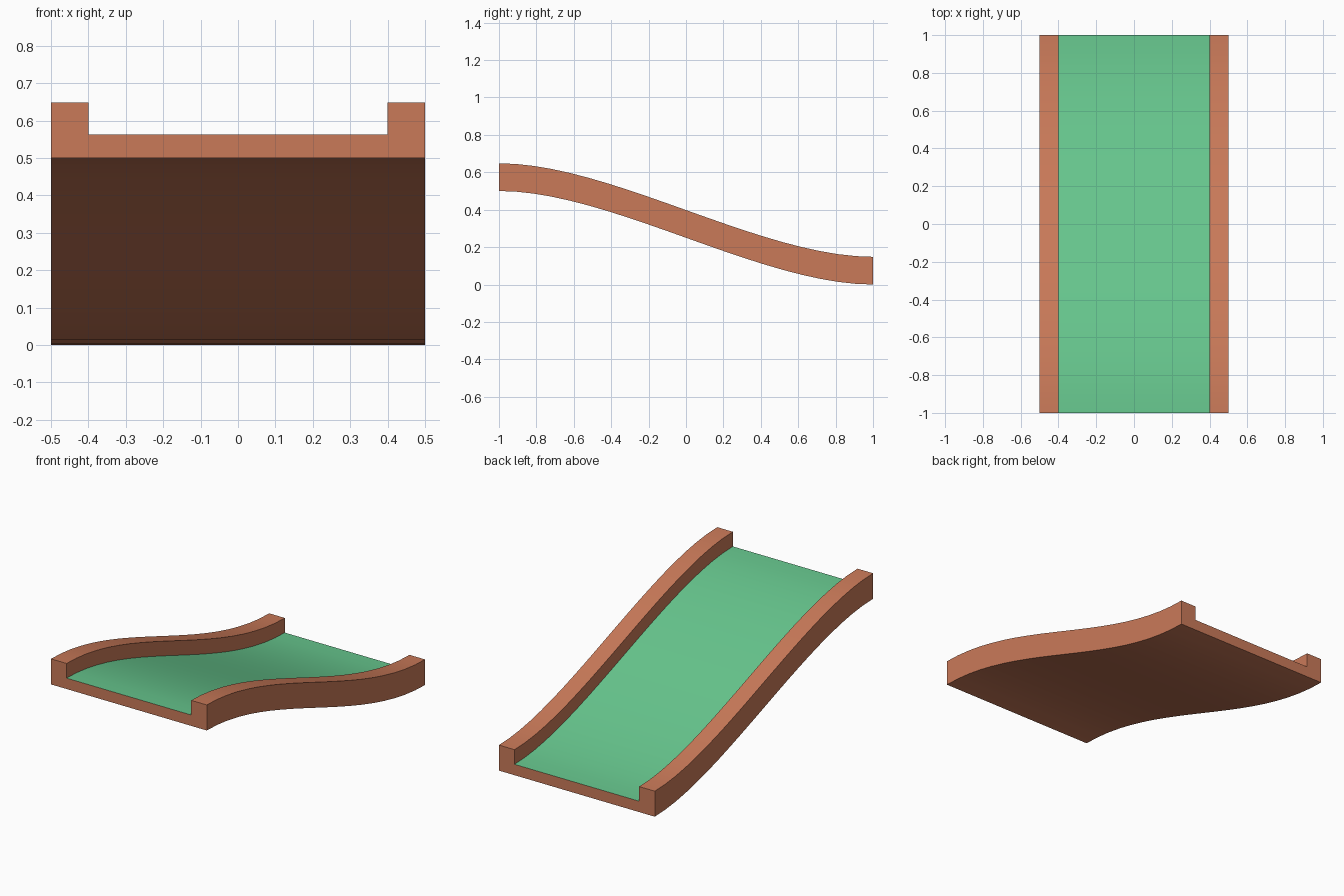
import bpy
import bmesh

if "Cube" in bpy.data.objects:
    bpy.data.objects.remove(bpy.data.objects["Cube"])


def material(name, rgb):
    def lin(c):
        c /= 255
        return c / 12.92 if c <= 0.04045 else ((c + 0.055) / 1.055) ** 2.4
    m = bpy.data.materials.new(name)
    m.diffuse_color = (*[lin(c) for c in rgb], 1)
    m.use_nodes = True
    m.node_tree.nodes["Principled BSDF"].inputs["Base Color"].default_value = m.diffuse_color
    return m


brown = material("brown_wood", (202, 122, 89))
green = material("green_turf", (103, 199, 142))

# Cross-section of the ramp: flat bed with a raised kerb on both sides
FLOOR, KERB = 0.063, 0.148
half = [(0.5, 0.0), (0.5, KERB), (0.4, KERB), (0.4, FLOOR)]
profile = half + [(-x, z) for x, z in reversed(half)]
TURF_EDGE = 3  # profile edge between the kerbs

# Lengthwise S-curve, level at both ends
STEPS, HANDLE, DROP = 20, 0.3, 0.5


def path(t):
    s = 3 * t * t - 2 * t ** 3
    y = 3 * HANDLE * t * (1 - t) ** 2 + 3 * (1 - HANDLE) * t * t * (1 - t) + t ** 3
    return 2 * y - 1, DROP * (1 - s)


bm = bmesh.new()
rings = []
for i in range(STEPS + 1):
    y, base = path(i / STEPS)
    rings.append([bm.verts.new((x, y, base + z)) for x, z in profile])

# Swept sides, with the bed surface in green
n = len(profile)
for a, b in zip(rings, rings[1:]):
    for k in range(n):
        j = (k + 1) % n
        f = bm.faces.new((a[k], a[j], b[j], b[k]))
        f.material_index = 1 if k == TURF_EDGE else 0

# End caps
bm.faces.new(rings[0])
bm.faces.new(rings[-1])
bmesh.ops.recalc_face_normals(bm, faces=bm.faces[:])

mesh = bpy.data.meshes.new("sloped_track")
bm.to_mesh(mesh)
bm.free()
mesh.materials.append(brown)
mesh.materials.append(green)
track = bpy.data.objects.new("sloped_track", mesh)
bpy.context.collection.objects.link(track)

# Smooth along the slope, sharp at the kerb edges
bpy.context.view_layer.objects.active = track
track.select_set(True)
bpy.ops.object.shade_smooth_by_angle()
